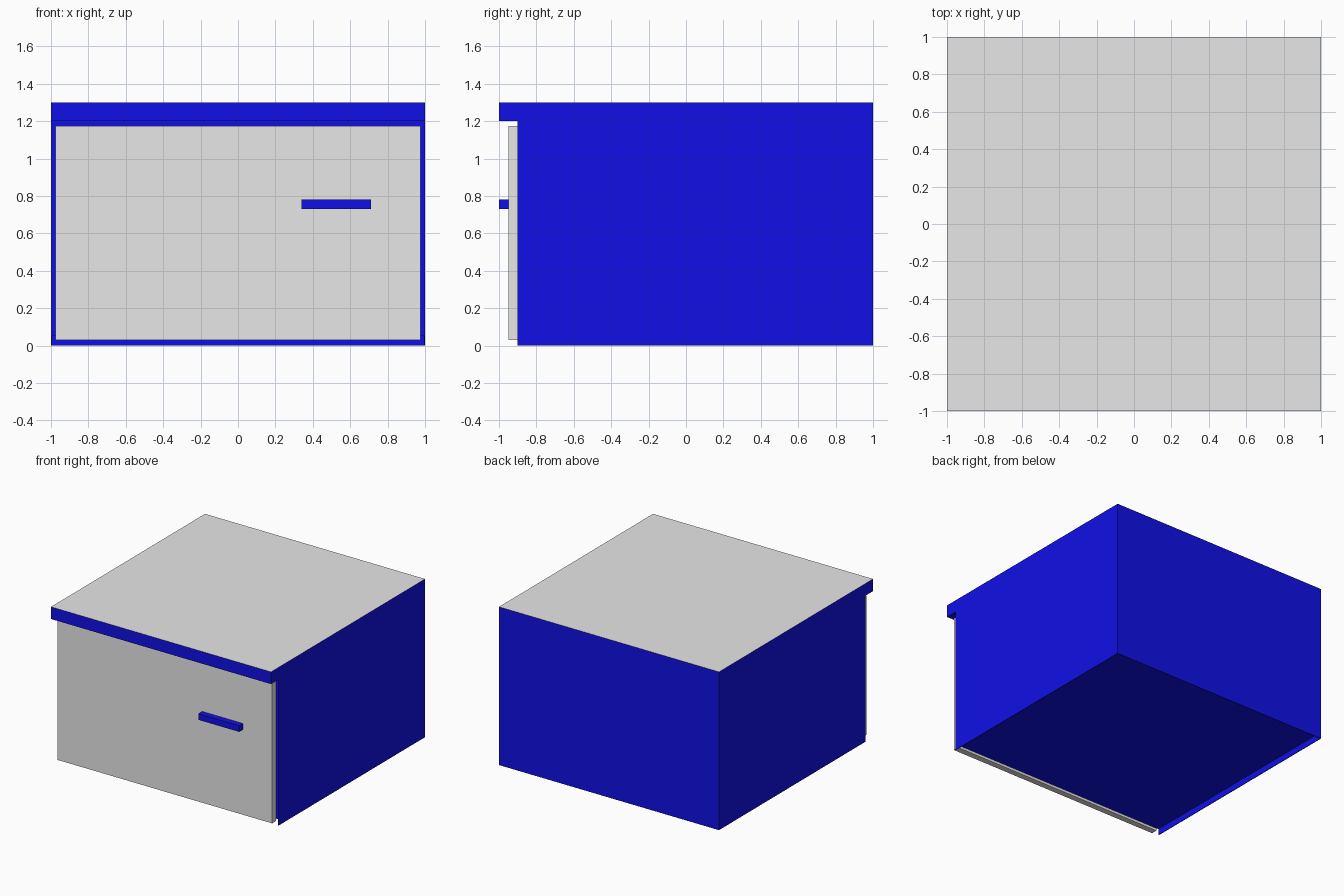
import bpy
import bmesh
from mathutils import Vector

cube = bpy.data.objects.get("Cube")
if cube:
    bpy.data.objects.remove(cube, do_unlink=True)


def make_material(name, rgb):
    mat = bpy.data.materials.new(name)
    mat.use_nodes = True
    color = (*rgb, 1.0)
    mat.diffuse_color = color
    mat.node_tree.nodes["Principled BSDF"].inputs["Base Color"].default_value = color
    return mat


blue = make_material("deep_blue", (0.005, 0.005, 0.8))
grey = make_material("light_grey", (0.8, 0.8, 0.8))


def make_object(name, bm, materials):
    bmesh.ops.recalc_face_normals(bm, faces=bm.faces)
    mesh = bpy.data.meshes.new(name)
    for mat in materials:
        mesh.materials.append(mat)
    bm.to_mesh(mesh)
    bm.free()
    obj = bpy.data.objects.new(name, mesh)
    bpy.context.collection.objects.link(obj)
    return obj


def box(name, low, high, mat):
    low, high = Vector(low), Vector(high)
    bm = bmesh.new()
    bmesh.ops.create_cube(bm, size=1)
    bmesh.ops.scale(bm, vec=high - low, verts=bm.verts)
    bmesh.ops.translate(bm, vec=(low + high) / 2, verts=bm.verts)
    return make_object(name, bm, [mat])


# Cabinet body with overhanging top, extruded from its side profile
FRONT, FLOOR, LIP, TOP = -0.9, 0.05, 1.2, 1.3
profile = [(FRONT, FLOOR), (1, FLOOR), (1, TOP), (-1, TOP), (-1, LIP), (FRONT, LIP)]
bm = bmesh.new()
side = bm.faces.new([bm.verts.new((-1, y, z)) for y, z in profile])
extruded = bmesh.ops.extrude_face_region(bm, geom=[side])["geom"]
moved = [v for v in extruded if isinstance(v, bmesh.types.BMVert)]
bmesh.ops.translate(bm, vec=(2, 0, 0), verts=moved)
body = make_object("cabinet_body", bm, [blue, grey])

# Grey worktop surface
for face in body.data.polygons:
    if face.normal.z > 0.9:
        face.material_index = 1

# Thin skirts around the recessed floor
SKIRT = 0.006
box("left_skirt", (1 - SKIRT, FRONT, 0), (1, 1, FLOOR), blue)
box("right_skirt", (-1, FRONT, 0), (-1 + SKIRT, 1, FLOOR), blue)
box("back_skirt", (-1 + SKIRT, 1 - SKIRT, 0), (1 - SKIRT, 1, FLOOR), blue)

# Door and its bar handle
box("door", (-0.975, -0.95, 0.03), (0.975, FRONT, 1.175), grey)
box("door_handle", (0.34, -1, 0.73), (0.71, -0.95, 0.78), blue)
